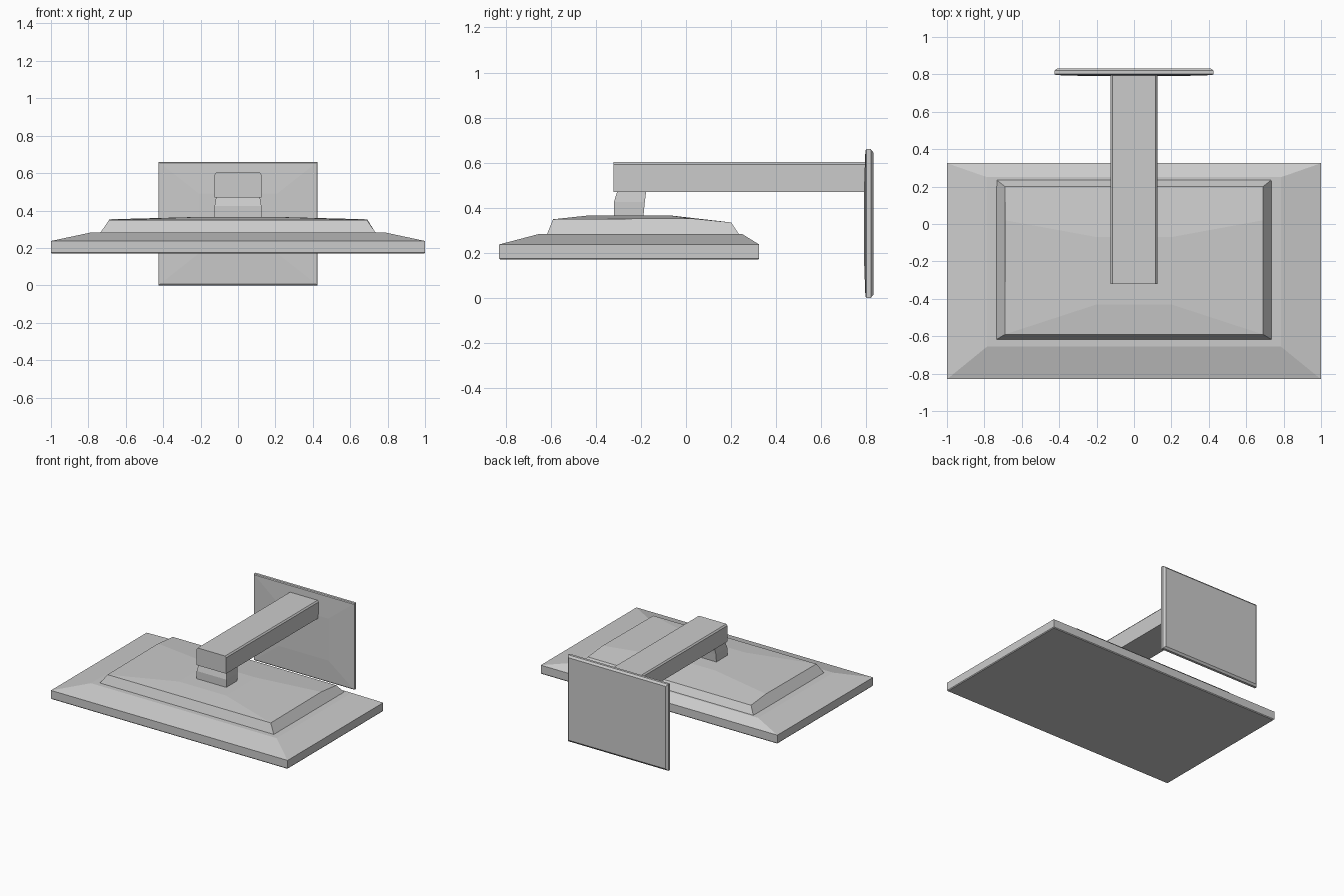
import bpy, bmesh

if "Cube" in bpy.data.objects:
    bpy.data.objects.remove(bpy.data.objects["Cube"])


def finish(name, bm):
    bmesh.ops.recalc_face_normals(bm, faces=bm.faces)
    mesh = bpy.data.meshes.new(name)
    bm.to_mesh(mesh)
    bm.free()
    obj = bpy.data.objects.new(name, mesh)
    bpy.context.collection.objects.link(obj)
    return obj


def loft(name, rings):
    """Closed solid skinned through rings of equal length."""
    bm = bmesh.new()
    loops = [[bm.verts.new(p) for p in ring] for ring in rings]
    for a, b in zip(loops, loops[1:]):
        for i in range(len(a)):
            j = (i + 1) % len(a)
            bm.faces.new((a[i], a[j], b[j], b[i]))
    bm.faces.new(loops[0])
    bm.faces.new(loops[-1])
    return finish(name, bm)


def flat_ring(x, y0, y1, z):
    return [(-x, y0, z), (x, y0, z), (x, y1, z), (-x, y1, z)]


def wall_ring(x, z0, z1, y):
    return [(-x, y, z0), (x, y, z0), (x, y, z1), (-x, y, z1)]


# Wide spray head: thin slab with a sloped upper rim
loft("spray_head", [
    flat_ring(0.995, -0.825, 0.32, 0.17),
    flat_ring(1.0, -0.83, 0.325, 0.176),
    flat_ring(1.0, -0.83, 0.325, 0.237),
    flat_ring(0.785, -0.655, 0.25, 0.283),
])

# Raised cover with a faceted, slightly domed top
bm = bmesh.new()
half = [(0.74, -0.62, 0.275), (0.74, 0.24, 0.275),
        (0.69, -0.59, 0.349), (0.69, 0.02, 0.353), (0.69, 0.20, 0.335),
        (0.20, -0.43, 0.366), (0.20, -0.07, 0.366)]
R = [bm.verts.new(p) for p in half]
L = [bm.verts.new((-x, y, z)) for x, y, z in half]
for s in (R, L):
    bm.faces.new((s[0], s[1], s[4], s[3], s[2]))
    bm.faces.new((s[2], s[3], s[6], s[5]))
for a, b in ((0, 1), (0, 2), (1, 4), (2, 5), (5, 6)):
    bm.faces.new((R[a], R[b], L[b], L[a]))
bm.faces.new((R[4], R[3], R[6], L[6], L[3], L[4]))
finish("head_cover", bm)

# Short swivel neck between cover and arm
loft("neck", [
    flat_ring(0.125, -0.32, -0.19, 0.35),
    flat_ring(0.125, -0.32, -0.183, 0.425),
    flat_ring(0.116, -0.303, -0.176, 0.48),
])

# Square arm with softened upper corners
section = [(-0.125, 0.471), (0.125, 0.471), (0.125, 0.593),
           (0.116, 0.604), (-0.116, 0.604), (-0.125, 0.593)]
loft("arm", [[(x, y, z) for x, z in section] for y in (-0.322, 0.80)])

# Wall plate: chamfered back, barely crowned front
loft("wall_plate", [
    wall_ring(0.21, 0.17, 0.49, 0.790),
    wall_ring(0.418, 0.006, 0.654, 0.796),
    wall_ring(0.425, 0.0, 0.66, 0.801),
    wall_ring(0.425, 0.0, 0.66, 0.820),
    wall_ring(0.410, 0.015, 0.645, 0.832),
])
